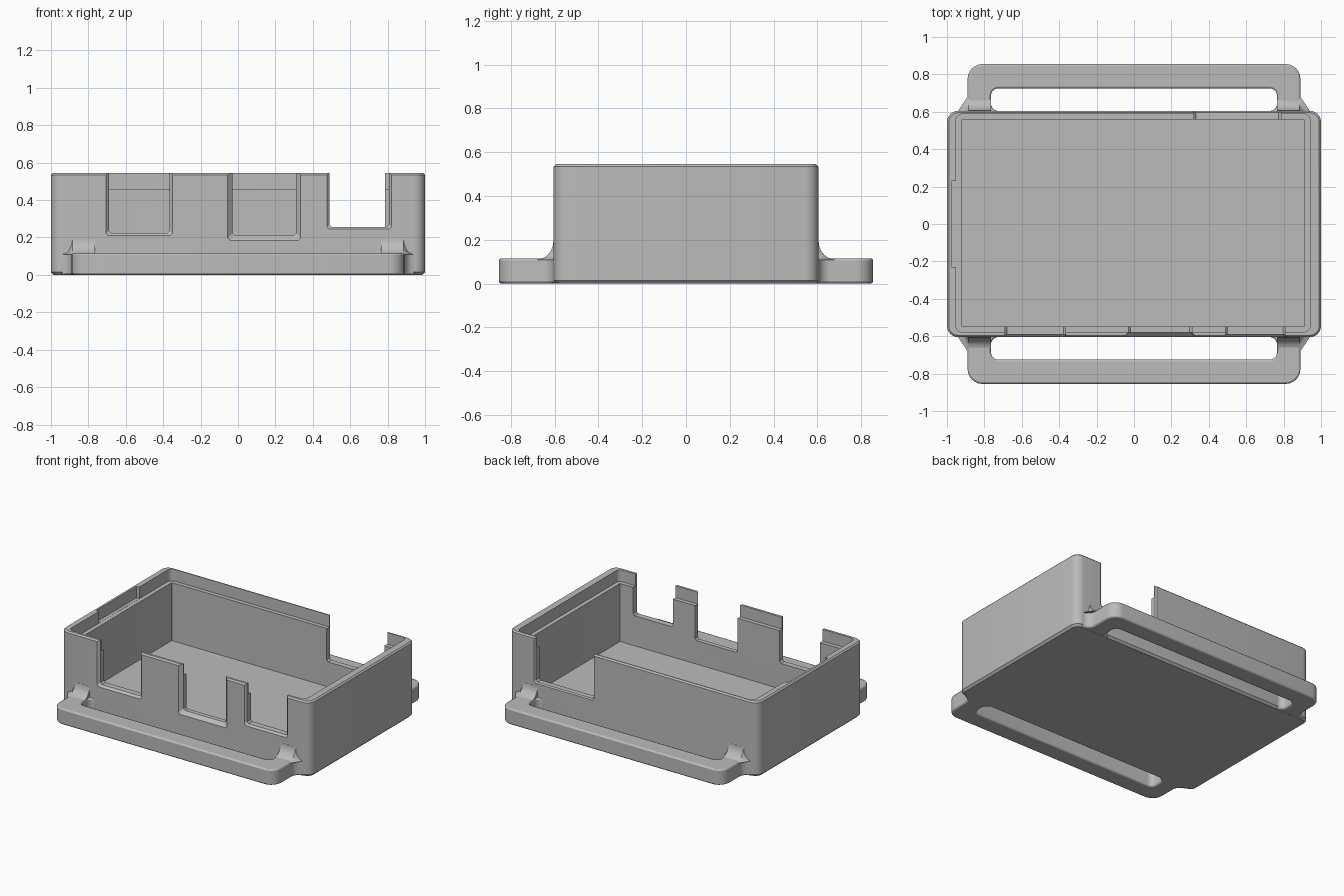
import bpy, bmesh
from math import sin, cos, radians, sqrt

cube = bpy.data.objects.get("Cube")
if cube:
    bpy.data.objects.remove(cube, do_unlink=True)

grey = bpy.data.materials.new("matte grey")
grey.use_nodes = True
COLOUR = (0.5, 0.5, 0.5, 1)
grey.diffuse_color = COLOUR
grey.node_tree.nodes["Principled BSDF"].inputs["Base Color"].default_value = COLOUR


def arc(cx, cy, r, start, end, n=6):
    angles = [radians(start + (end - start) * i / n) for i in range(n + 1)]
    return [(cx + r * cos(a), cy + r * sin(a)) for a in angles]


def rounded_rect(hx, hy, r, z, cx=0, cy=0):
    pts = []
    for sx, sy, a in ((1, 1, 0), (-1, 1, 90), (-1, -1, 180), (1, -1, 270)):
        pts += arc(cx + sx * (hx - r), cy + sy * (hy - r), r, a, a + 90)
    return [(x, y, z) for x, y in pts]


def loft(name, rings):
    """Solid skinned through rings of equal length, capped at both ends."""
    bm = bmesh.new()
    loops = [[bm.verts.new(p) for p in ring] for ring in rings]
    n = len(loops[0])
    for a, b in zip(loops, loops[1:]):
        for i in range(n):
            j = (i + 1) % n
            bm.faces.new((a[i], a[j], b[j], b[i]))
    bm.faces.new(loops[0])
    bm.faces.new(loops[-1])
    bmesh.ops.recalc_face_normals(bm, faces=bm.faces)
    mesh = bpy.data.meshes.new(name)
    bm.to_mesh(mesh)
    bm.free()
    mesh.materials.append(grey)
    obj = bpy.data.objects.new(name, mesh)
    bpy.context.collection.objects.link(obj)
    return obj


def activate(obj):
    bpy.ops.object.select_all(action='DESELECT')
    obj.select_set(True)
    bpy.context.view_layer.objects.active = obj


def cut(obj, cutter):
    mod = obj.modifiers.new("cut", 'BOOLEAN')
    mod.operation = 'DIFFERENCE'
    mod.solver = 'EXACT'
    mod.object = cutter
    activate(obj)
    bpy.ops.object.modifier_apply(modifier=mod.name)
    bpy.data.objects.remove(cutter, do_unlink=True)


def smooth(obj):
    activate(obj)
    bpy.ops.object.shade_smooth_by_angle(angle=radians(28))


# Open tray: outer skin, rim, stepped lip, inner wall and floor in one loft
HX, HY, TOP = 1.0, 0.605, 0.545
off = dict(cx=-0.005, cy=0.005)
tray = loft("tray", [
    rounded_rect(HX - 0.015, HY - 0.015, 0.045, 0),
    rounded_rect(HX, HY, 0.06, 0.015),
    rounded_rect(HX, HY, 0.06, TOP - 0.01),
    rounded_rect(HX - 0.01, HY - 0.01, 0.05, TOP),
    rounded_rect(0.947, 0.583, 0.035, TOP, **off),
    rounded_rect(0.947, 0.583, 0.035, 0.46, **off),
    rounded_rect(0.917, 0.553, 0.005, 0.46, **off),
    rounded_rect(0.917, 0.553, 0.005, 0.04, **off),
])


# Wall openings with chamfered outer edges
def opening(x0, x1, z0, side, c):
    def ring(y, g):
        k = 0.012
        a, b, z = x0 - g, x1 + g, z0 - g
        pts = [(a, 0.7), (a, z + k), (a + k, z), (b - k, z), (b, z + k), (b, 0.7)]
        return [(x, side * y, h) for x, h in pts]
    cut(tray, loft("opening_cutter", [
        ring(0.65, c), ring(HY, c), ring(HY - c, 0), ring(0.5, 0)]))


opening(-0.69, -0.365, 0.225, -1, 0.015)
opening(-0.03, 0.31, 0.21, -1, 0.025)
opening(0.488, 0.808, 0.257, -1, 0.013)
opening(0.32, 0.785, 0.22, 1, 0.008)

# Shallow catch recess inside the lip of one end wall
cut(tray, loft("recess_cutter", [
    [(-0.975, -0.23, z), (-0.93, -0.23, z), (-0.93, 0.23, z), (-0.975, 0.23, z)]
    for z in (0.461, 0.6)]))
smooth(tray)

# Strap loops front and back, with flared roots
half = [(0.945, 0.57)] + arc(0.945, 0.66, 0.055, -90, -180) + arc(0.81, 0.775, 0.08, 0, 90)
slot = arc(0.725, 0.685, 0.04, 90, 0) + arc(0.725, 0.645, 0.04, 0, -90) + [(0.725, 0.57)]
mirror = lambda pts: [(-x, y) for x, y in reversed(pts)]
outline = half + mirror(half) + mirror(slot) + mirror(mirror(mirror(slot)))
outline = half + mirror(half) + [(-x, y) for x, y in reversed(slot)] + slot

for side, place in ((-1, "front"), (1, "back")):
    strap = loft(place + "_strap_loop", [
        [(x, side * y, z) for x, y in outline_i]
        for z, outline_i in ((0.0005, outline), (0.115, outline))])
    bevel = strap.modifiers.new("soft edges", 'BEVEL')
    bevel.width = 0.01
    bevel.segments = 2
    bevel.angle_limit = radians(50)
    smooth(strap)

    # Concave gussets blending each arm into the wall
    for sx, hand in ((-1, "right"), (1, "left")):
        rings = []
        for i in range(9):
            t = i / 8
            d = 0.08 * (1 - sqrt(1 - (1 - t) ** 2)) + 0.001
            flare = 0.055 * d / 0.08
            pts = [(0.765, 0.58), (0.765, HY + d), (0.885, HY + d),
                   (0.885 + flare, HY), (0.885 + flare, 0.58)]
            rings.append([(sx * x, side * y, 0.108 + 0.087 * t) for x, y in pts])
        smooth(loft(f"{place}_{hand}_gusset", rings))
